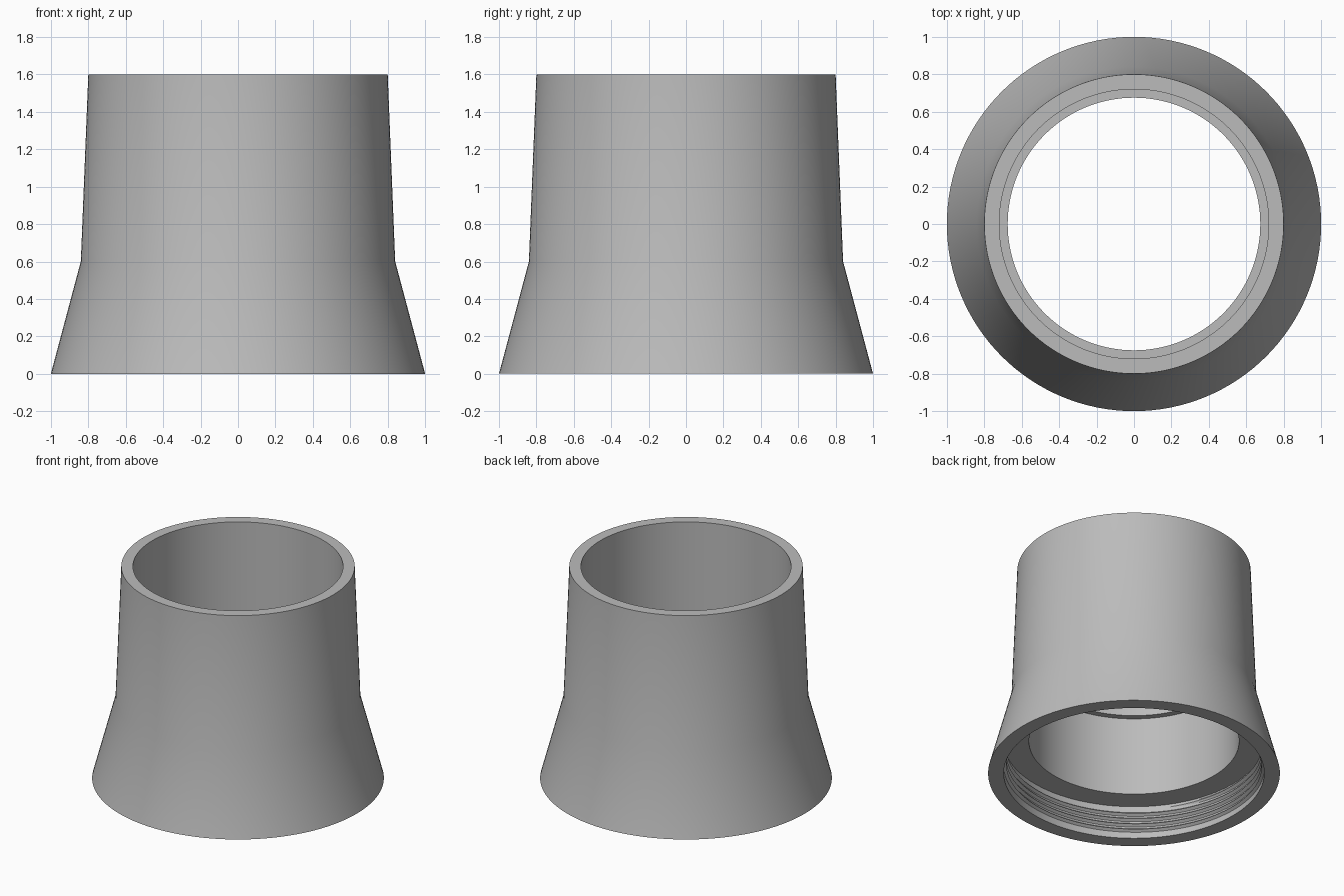
import bpy, bmesh, math

if "Cube" in bpy.data.objects:
    bpy.data.objects.remove(bpy.data.objects["Cube"])

SEG = 128

grey = bpy.data.materials.new("plain grey")
grey.diffuse_color = (0.5, 0.5, 0.5, 1)
grey.use_nodes = True
grey.node_tree.nodes["Principled BSDF"].inputs["Base Color"].default_value = grey.diffuse_color


def finish(name, bm):
    bmesh.ops.recalc_face_normals(bm, faces=bm.faces)
    mesh = bpy.data.meshes.new(name)
    bm.to_mesh(mesh)
    bm.free()
    obj = bpy.data.objects.new(name, mesh)
    bpy.context.collection.objects.link(obj)
    mesh.materials.append(grey)
    bpy.ops.object.select_all(action='DESELECT')
    obj.select_set(True)
    bpy.context.view_layer.objects.active = obj
    bpy.ops.object.shade_smooth_by_angle(angle=math.radians(30))
    return obj


def bridge(bm, a, b, closed=True):
    """Quads between two vertex rows."""
    n = len(a)
    for i in range(n if closed else n - 1):
        j = (i + 1) % n
        bm.faces.new((a[i], a[j], b[j], b[i]))


def lathe(name, profile):
    """Spin a closed (radius, height) outline around z."""
    bm = bmesh.new()
    rings = []
    for r, z in profile:
        rings.append([bm.verts.new((r * math.cos(2 * math.pi * i / SEG),
                                    r * math.sin(2 * math.pi * i / SEG), z))
                      for i in range(SEG)])
    for k in range(len(rings)):
        bridge(bm, rings[k], rings[(k + 1) % len(rings)])
    return finish(name, bm)


def thread(name, radius, depth, pitch, z0, turns):
    """Helical ridge with a triangular section, fading out at both ends."""
    bm = bmesh.new()
    rows, steps = [], int(turns * SEG)
    for i in range(steps + 1):
        a = 2 * math.pi * i / SEG
        z = z0 + pitch * i / SEG
        d = depth * min(1, i / 12, (steps - i) / 12) + 0.001
        section = ((radius + 0.004, z - pitch * 0.42),
                   (radius - d, z),
                   (radius + 0.004, z + pitch * 0.42))
        rows.append([bm.verts.new((r * math.cos(a), r * math.sin(a), h))
                     for r, h in section])
    for a, b in zip(rows, rows[1:]):
        bridge(bm, a, b)
    bm.faces.new(rows[0])
    bm.faces.new(rows[-1])
    return finish(name, bm)


# Flared sleeve: outer wall, rim, upper bore, stop lip, lower bore, socket
lathe("sleeve", [
    (1.0, 0), (0.84, 0.6), (0.8, 1.6),
    (0.72, 1.6), (0.72, 0.91),
    (0.675, 0.91), (0.675, 0.845),
    (0.72, 0.845), (0.72, 0.25),
    (0.893, 0.25), (0.893, 0),
])

# Screw thread inside the bottom socket
thread("socket_thread", 0.893, 0.018, 0.042, 0.035, 4.6)
